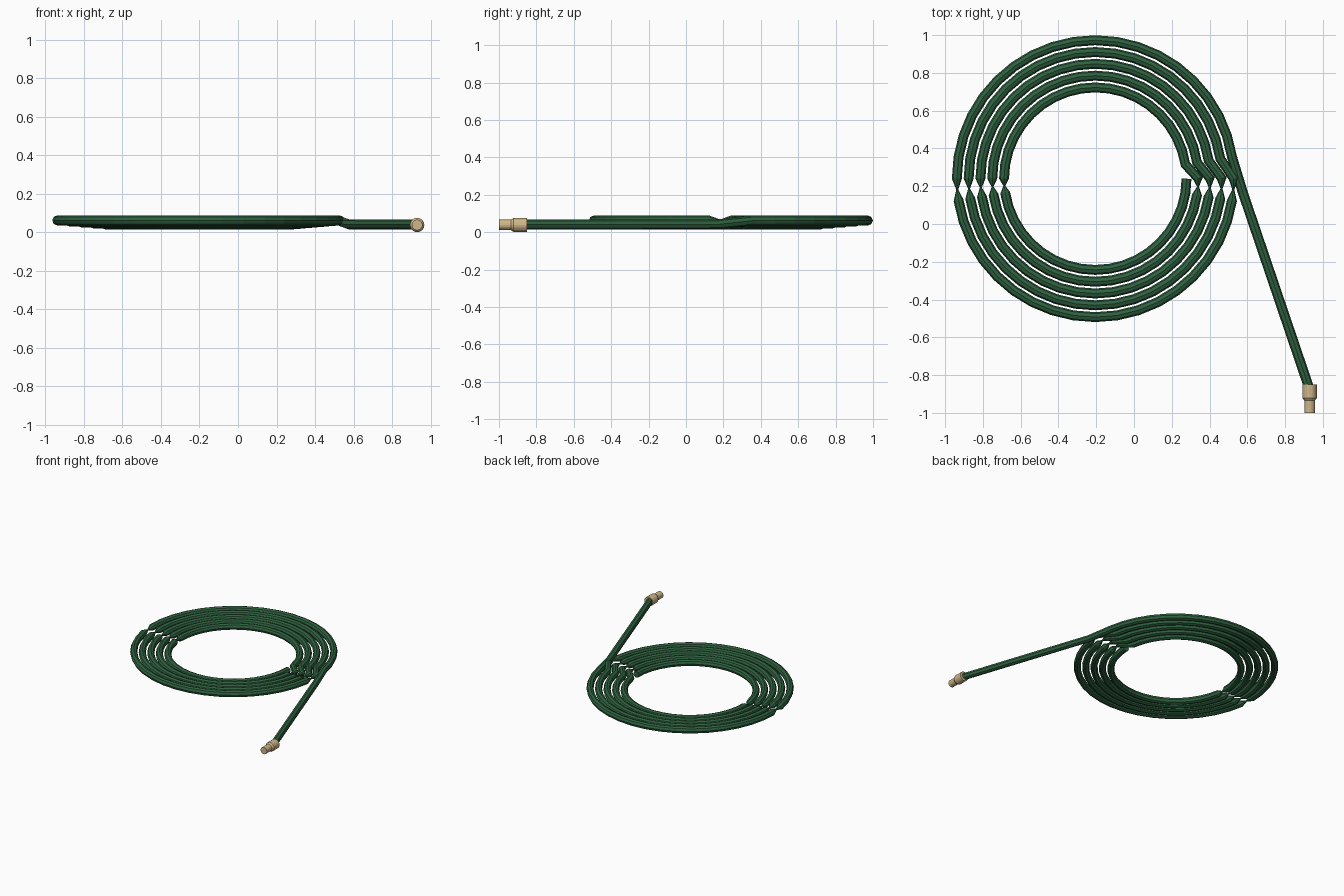
import bpy, bmesh
from math import sin, cos, radians, pi
from mathutils import Matrix

cube = bpy.data.objects.get("Cube")
if cube:
    bpy.data.objects.remove(cube, do_unlink=True)


def material(name, color):
    mat = bpy.data.materials.new(name)
    mat.use_nodes = True
    mat.diffuse_color = color
    mat.node_tree.nodes["Principled BSDF"].inputs["Base Color"].default_value = color
    return mat


green = material("hose green", (0.028, 0.12, 0.05, 1))
brass = material("brass", (0.62, 0.47, 0.25, 1))

CX, CY = -0.205, 0.24      # centre of the coil
TURNS, R0, PITCH = 5, 0.483, 0.0625
STEP = 9                   # degrees per segment
TUBE, NECK = 0.0262, 0.2   # hose radius, pinch factor


def ring_point(turn, angle, width=1.0):
    a, r = radians(angle), R0 + turn * PITCH
    return (CX + r * cos(a), CY + r * sin(a), 0.041 + 0.0053 * turn, width)


# Hose path: each turn is a lower half, a pinch, an upper half, a step outwards
path = []
for turn in range(TURNS):
    path.append(ring_point(turn, 0))
    if turn:
        path.append(ring_point(turn, -STEP / 2, NECK))
    path += [ring_point(turn, -a) for a in range(STEP, 181, STEP)]
    path.append(ring_point(turn, -180 - STEP / 2 + STEP, NECK))
    # the pinch sits just before the half-way mark, so reorder it
    path[-1], path[-2] = path[-2], path[-1]
    path += [ring_point(turn, -a) for a in range(180 + STEP, 360, STEP)]

# Loose tail running out to the fitting
path += [(0.575, 0.17, 0.042, 1), (0.926, -0.865, 0.041, 1)]

curve = bpy.data.curves.new("hose", "CURVE")
curve.dimensions = "3D"
curve.twist_mode = "Z_UP"
curve.bevel_depth = TUBE
curve.bevel_resolution = 2
curve.use_fill_caps = True
spline = curve.splines.new("POLY")
spline.points.add(len(path) - 1)
for point, (x, y, z, width) in zip(spline.points, path):
    point.co = (x, y, z, 1)
    point.radius = width
spline.use_smooth = False
curve.materials.append(green)
hose = bpy.data.objects.new("hose", curve)
bpy.context.collection.objects.link(hose)
bpy.context.view_layer.objects.active = hose
hose.select_set(True)
bpy.ops.object.convert(target="MESH")


# Brass fitting: a collar and a narrower nozzle, lying along y
def cone(name, y0, y1, r0, r1, sides=16):
    bm = bmesh.new()
    spin = Matrix.Rotation(pi / 2, 4, "X")
    place = Matrix.Translation((0.93, (y0 + y1) / 2, 0.0385))
    bmesh.ops.create_cone(bm, cap_ends=True, segments=sides, radius1=r0, radius2=r1,
                          depth=y0 - y1, matrix=place @ spin)
    mesh = bpy.data.meshes.new(name)
    bm.to_mesh(mesh)
    bm.free()
    mesh.materials.append(brass)
    obj = bpy.data.objects.new(name, mesh)
    bpy.context.collection.objects.link(obj)


cone("fitting_collar", -0.85, -0.922, 0.0375, 0.0375)
cone("fitting_shoulder", -0.922, -0.935, 0.0375, 0.028)
cone("fitting_nozzle", -0.935, -1.0, 0.028, 0.028)
